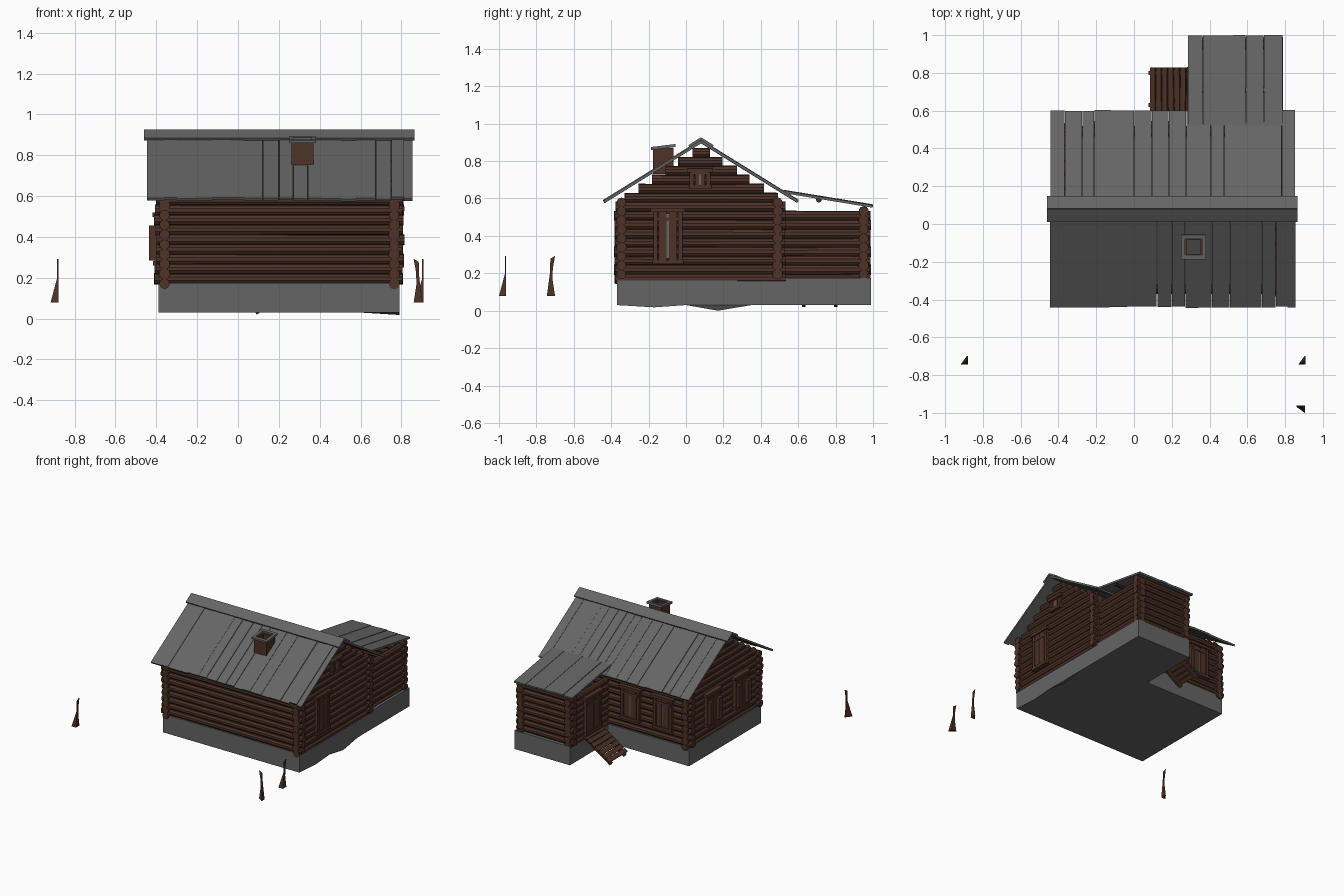
import bpy, bmesh, math, random
from mathutils import Matrix, Vector

if "Cube" in bpy.data.objects:
    bpy.data.objects.remove(bpy.data.objects["Cube"])
random.seed(4)
jit = lambda a: random.uniform(-a, a)


def material(name, rgb):
    m = bpy.data.materials.new(name)
    m.diffuse_color = (*rgb, 1)
    m.use_nodes = True
    m.node_tree.nodes["Principled BSDF"].inputs["Base Color"].default_value = m.diffuse_color
    return m


BROWN = material("log brown", (0.075, 0.032, 0.02))
GREY = material("weathered grey", (0.13, 0.13, 0.13))


def finish(bm, name, mat):
    bmesh.ops.recalc_face_normals(bm, faces=bm.faces)
    me = bpy.data.meshes.new(name)
    bm.to_mesh(me)
    bm.free()
    me.materials.append(mat)
    ob = bpy.data.objects.new(name, me)
    bpy.context.collection.objects.link(ob)
    return ob


def box(bm, c, s, rot=None):
    m = Matrix.Translation(c) @ (rot or Matrix()) @ Matrix.Diagonal((*s, 1))
    bmesh.ops.create_cube(bm, size=1, matrix=m)


def log(bm, a, b, r):
    a, b = Vector(a), Vector(b)
    q = (b - a).to_track_quat('Z', 'Y').to_matrix().to_4x4()
    bmesh.ops.create_cone(bm, cap_ends=True, segments=10, radius1=r * random.uniform(.93, 1.05),
                          radius2=r * random.uniform(.93, 1.05), depth=(b - a).length,
                          matrix=Matrix.Translation((a + b) / 2) @ q)


def prism(bm, bottom, top):
    lo, hi = [bm.verts.new(p) for p in bottom], [bm.verts.new(p) for p in top]
    bm.faces.new(lo)
    bm.faces.new(hi)
    n = len(lo)
    for i in range(n):
        bm.faces.new((lo[i], lo[(i + 1) % n], hi[(i + 1) % n], hi[i]))


# L-shaped stone foundation with an uneven right edge
plan = [(-.39, -.37, .03), (.6, -.37, .03), (.79, -.37, .03), (.79, -.17, .018), (.79, 0, .03),
        (.79, .17, .0), (.79, .35, .03), (.79, .99, .03), (.31, .99, .03),
        (.31, .52, .03), (-.39, .52, .03)]
bm = bmesh.new()
prism(bm, plan, [(x, y, .165 + z * .3) for x, y, z in plan])
finish(bm, "foundation", GREY)

# main house log walls, alternating courses crossing at the corners
R, P, RIDGE = .027, .048, .08
bm = bmesh.new()
for i in range(9):
    for y in (-.345, .49):
        z = .195 + P * i
        log(bm, (-.405 + jit(.006), y, z), (.81 + jit(.006), y, z), R)
finish(bm, "long_log_walls", BROWN)
bm = bmesh.new()
for i in range(15):
    z = .171 + P * i
    for x in (-.36, .765):
        h = (.895 - z - .02) / .667
        y0, y1 = (-.38, .53) if z < .6 else (RIDGE - h, RIDGE + h)
        log(bm, (x, y0 + jit(.005), z), (x, y1 + jit(.005), z), R)
finish(bm, "gable_log_walls", BROWN)

# annex log walls
bm = bmesh.new()
for i in range(8):
    z = .195 + P * i
    log(bm, (.295 + jit(.005), .95, z), (.785 + jit(.004), .95, z), R)
    for x in (.335, .745):
        log(bm, (x, .5, z - P / 2), (x, .985 + jit(.005), z - P / 2), R)
finish(bm, "annex_log_walls", BROWN)
bm = bmesh.new()
log(bm, (.3, .71, .593), (.775, .71, .593), .014)
finish(bm, "annex_purlin", BROWN)


# plank roofs: boards of random width laid along a slope
def plank_roof(name, x0, x1, upper, lower, mat, wobble=.008, t=.014):
    bm = bmesh.new()
    d = Vector(lower) - Vector(upper)
    rot = Matrix.Rotation(math.atan2(d.y, d.x), 4, 'X')
    x = x0
    while x < x1 - .001:
        w = random.uniform(.06, .1)
        if x + w > x1 - .04:
            w = x1 - x
        ln = d.length - abs(jit(wobble))
        c = Vector(upper) + d.normalized() * ln / 2
        box(bm, (x + w / 2, c.x, c.y + jit(.003)), (w - random.choice((0, .001, .004)), ln, t), rot)
        x += w
    return finish(bm, name, mat)


plank_roof("front_roof", -.445, .855, (RIDGE, .905), (-.44, .583), GREY)
plank_roof("back_roof", -.445, .855, (RIDGE, .905), (.6, .583), GREY)
plank_roof("annex_roof", .283, .787, (.52, .637), (1.0, .559), GREY, .004)
bm = bmesh.new()
for s in (-1, 1):
    rot = Matrix.Rotation(-s * math.atan(.64), 4, 'X')
    box(bm, (.2025, RIDGE + s * .032, .899), (1.325, .077, .014), rot)
finish(bm, "ridge_cap", GREY)


# hollow chimney and cap: square rings made of four walls
def ring(name, c, outer, wall, h, mat, tilt=0):
    bm = bmesh.new()
    o = (outer - wall) / 2
    for s in (-1, 1):
        box(bm, (s * o, 0, 0), (wall, outer, h))
        box(bm, (0, s * o, 0), (outer - 2 * wall, wall, h))
    bm.transform(Matrix.Translation(c) @ Matrix.Rotation(tilt, 4, 'X'))
    finish(bm, name, mat)


ring("chimney", (.315, -.122, .8), .108, .018, .14, BROWN)
ring("chimney_cap", (.315, -.122, .875), .132, .022, .016, GREY, math.radians(7))


# windows and doors, built facing -y around the origin and then turned into place
def opening(name, pos, angle, w, h, slit=True, depth=.03):
    m = Matrix.Translation(pos) @ Matrix.Rotation(math.radians(angle), 4, 'Z')
    bm = bmesh.new()
    f = .022
    for s in (-1, 1):
        box(bm, (s * (w - f) / 2, 0, 0), (f, depth, h))
        box(bm, (s * (w - 2 * f) / 4, -.003, 0),
            (w / 2 - f - (.012 if slit else .002), depth * .6, h * .86))
    box(bm, (0, -.004, h / 2 - f / 2), (w + .03, depth + .01, f))
    box(bm, (0, -.002, -h / 2 + f / 2), (w + .01, depth + .008, f))
    box(bm, (0, -.004, h * .3), (w - .02, depth * .85, f * .8))
    bm.transform(m)
    finish(bm, name, BROWN)
    if slit:
        bm = bmesh.new()
        box(bm, (0, -.004, 0), (.03, .006, h * .8))
        bm.transform(m)
        finish(bm, name + "_pane", GREY)


opening("right_window", (.795, -.097, .4), 90, .155, .3, depth=.024)
opening("attic_window", (.795, .075, .705), 90, .11, .11, depth=.02)
for i, y in enumerate((.24, -.11)):
    opening("left_window_%d" % i, (-.395, y, .39), -90, .16, .26)
for i, x in enumerate((-.17, .11)):
    opening("back_window_%d" % i, (x, .522, .39), 180, .16, .26)
opening("annex_door", (.305, .72, .345), -90, .19, .3, False)

# shutters standing proud of the left windows
bm = bmesh.new()
for y in (.24, -.11):
    for s in (-1, 1):
        box(bm, (-.42, y + s * .055, .37), (.03, .04, .17))
finish(bm, "left_shutters", BROWN)

# ramp of planks up to the annex door
bm = bmesh.new()
a, b = Vector((.085, 0, .045)), Vector((.31, 0, .195))
rot = Matrix.Rotation(-math.atan2(b.z - a.z, b.x - a.x), 4, 'Y')
for i in range(7):
    c = a.lerp(b, (i + .5) / 7)
    box(bm, (c.x, .713, c.z), (.033, .23, .012), rot @ Matrix.Rotation(jit(.02), 4, 'Z'))
mid = (a + b) / 2
for y in (.63, .8):
    box(bm, (mid.x, y, mid.z - .015), ((b - a).length, .02, .025), rot)
finish(bm, "entry_steps", BROWN)

# bent, splintered fence posts: thin outline with a kicked-out foot
outline = [(-.022, .215), (.003, .2), (.006, .12), (.022, 0), (-.022, 0), (-.008, .09), (-.01, .15)]
for i, (x, y, turn) in enumerate([(.882, -.962, 0), (.908, -.722, -90), (-.88, -.722, -90)]):
    bm = bmesh.new()
    prism(bm, [(u, 0, v) for u, v in outline],
          [(u, -.038 if (u, v) == (.022, 0) else -.006, v) for u, v in outline])
    bm.transform(Matrix.Translation((x, y, .078)) @ Matrix.Rotation(math.radians(turn), 4, 'Z'))
    finish(bm, "fence_post_%d" % i, BROWN)
